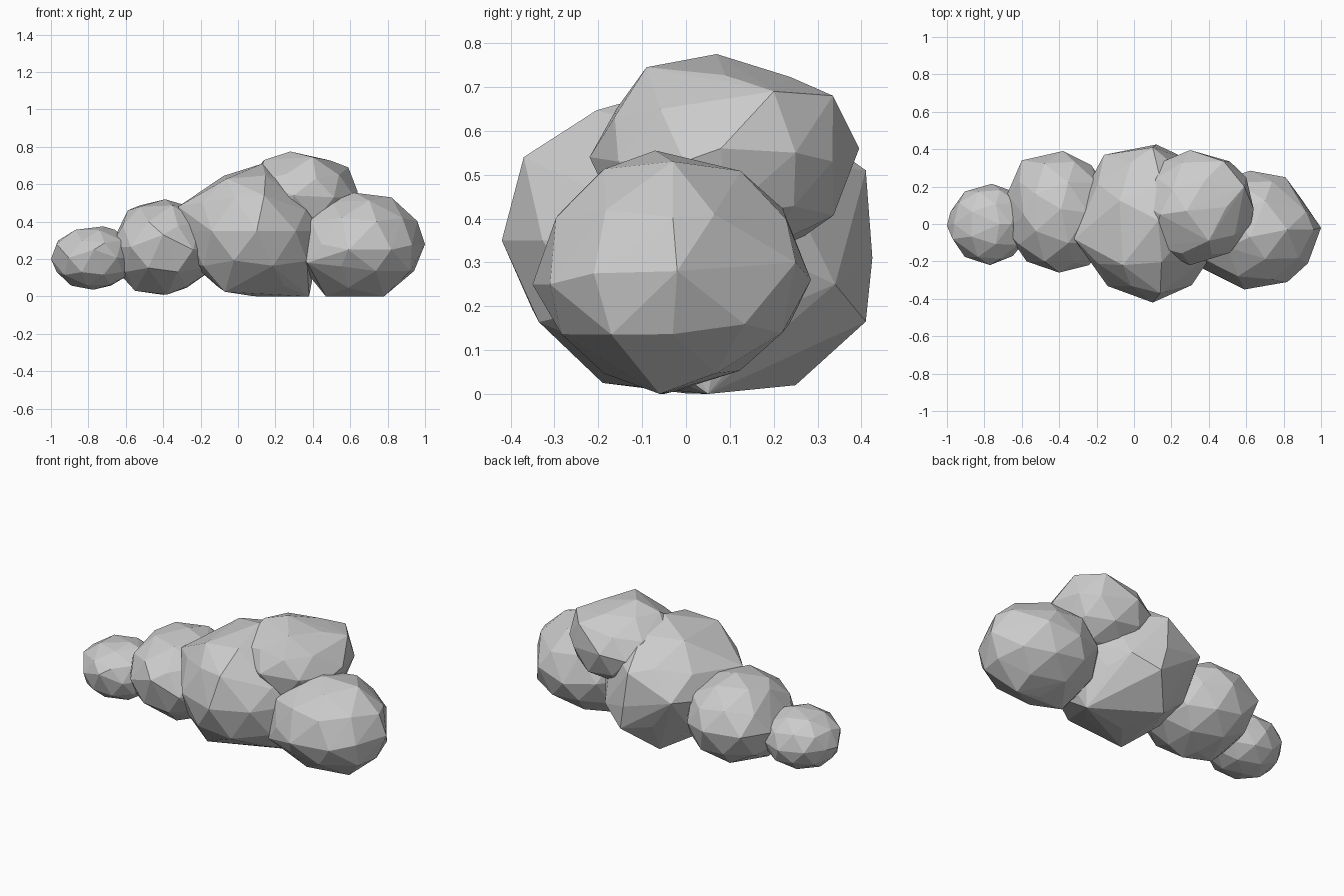
import bpy, bmesh, random
from mathutils import Vector

random.seed(4)


def puff(name, centre, radii, corners):
    """Faceted, slightly irregular icosphere with a few prominent corners."""
    bm = bmesh.new()
    bmesh.ops.create_icosphere(bm, subdivisions=2, radius=1.0)
    c, r = Vector(centre), Vector(radii)
    for v in bm.verts:
        v.co = c + v.co * random.uniform(0.98, 1.02) * r
    # Snap the nearest free vertex to each prominent corner
    free = list(bm.verts)
    for p in map(Vector, corners):
        v = min(free, key=lambda w: (w.co - p).length)
        v.co = p
        free.remove(v)
    for v in bm.verts:
        v.co.z = max(v.co.z, 0.0)
    # Clean convex shell of the puff
    hull = bmesh.new()
    for v in bm.verts:
        hull.verts.new(v.co)
    res = bmesh.ops.convex_hull(hull, input=hull.verts[:])
    junk = {g for g in res["geom_interior"] + res["geom_unused"]
            if isinstance(g, bmesh.types.BMVert)}
    bmesh.ops.delete(hull, geom=list(junk), context='VERTS')
    bmesh.ops.recalc_face_normals(hull, faces=hull.faces[:])
    mesh = bpy.data.meshes.new(name)
    hull.to_mesh(mesh)
    bm.free()
    hull.free()
    bpy.context.collection.objects.link(bpy.data.objects.new(name, mesh))


# Small puff at the left tip
puff("left_tip_puff", (-0.775, 0, 0.207), (0.22, 0.215, 0.173),
     [(-1.0, -0.01, 0.20), (-0.97, -0.08, 0.28), (-0.77, -0.22, 0.25),
      (-0.76, 0.215, 0.2), (-0.72, 0, 0.375)])

# Medium puff left of the middle
puff("left_puff", (-0.40, 0.06, 0.265), (0.295, 0.32, 0.255),
     [(-0.38, 0.39, 0.28), (-0.60, 0.34, 0.28), (-0.40, -0.26, 0.33),
      (-0.39, 0.08, 0.52), (-0.59, 0.05, 0.46), (-0.38, -0.04, 0.01),
      (-0.24, -0.22, 0.25), (-0.55, 0.0, 0.03)])

# Large middle puff
puff("middle_puff", (0.085, 0, 0.35), (0.385, 0.41, 0.35),
     [(0.10, -0.42, 0.35), (-0.32, -0.08, 0.48), (-0.06, -0.22, 0.63),
      (0.13, 0.02, 0.71), (0.12, 0.425, 0.31), (0.10, 0.41, 0.51),
      (0.15, 0.41, 0.165), (0.38, 0.05, 0.0), (-0.07, -0.19, 0.025),
      (0.14, -0.37, 0.54), (-0.16, 0.37, 0.38), (0.0, 0.25, 0.02),
      (0.36, -0.2, 0.46), (0.28, -0.05, 0.61), (0.30, 0.34, 0.25)])

# Puff sitting on top
puff("top_puff", (0.335, 0.09, 0.53), (0.30, 0.30, 0.23),
     [(0.28, 0.07, 0.775), (0.40, -0.09, 0.745), (0.59, 0.20, 0.69),
      (0.30, 0.395, 0.56), (0.30, -0.22, 0.54), (0.64, 0.08, 0.56),
      (0.60, 0.25, 0.55), (0.48, 0.335, 0.68), (0.14, 0.05, 0.73),
      (0.10, -0.12, 0.62)])

# Puff at the right end
puff("right_puff", (0.645, -0.03, 0.28), (0.345, 0.31, 0.27),
     [(1.0, -0.02, 0.28), (0.92, -0.17, 0.135), (0.93, -0.21, 0.275),
      (0.82, -0.03, 0.53), (0.92, 0.065, 0.41), (0.81, 0.25, 0.30),
      (0.78, -0.06, 0.0), (0.62, 0.285, 0.26), (0.59, -0.35, 0.25),
      (0.62, -0.07, 0.555), (0.47, -0.05, 0.0), (0.37, -0.24, 0.18),
      (0.82, -0.31, 0.25)])
